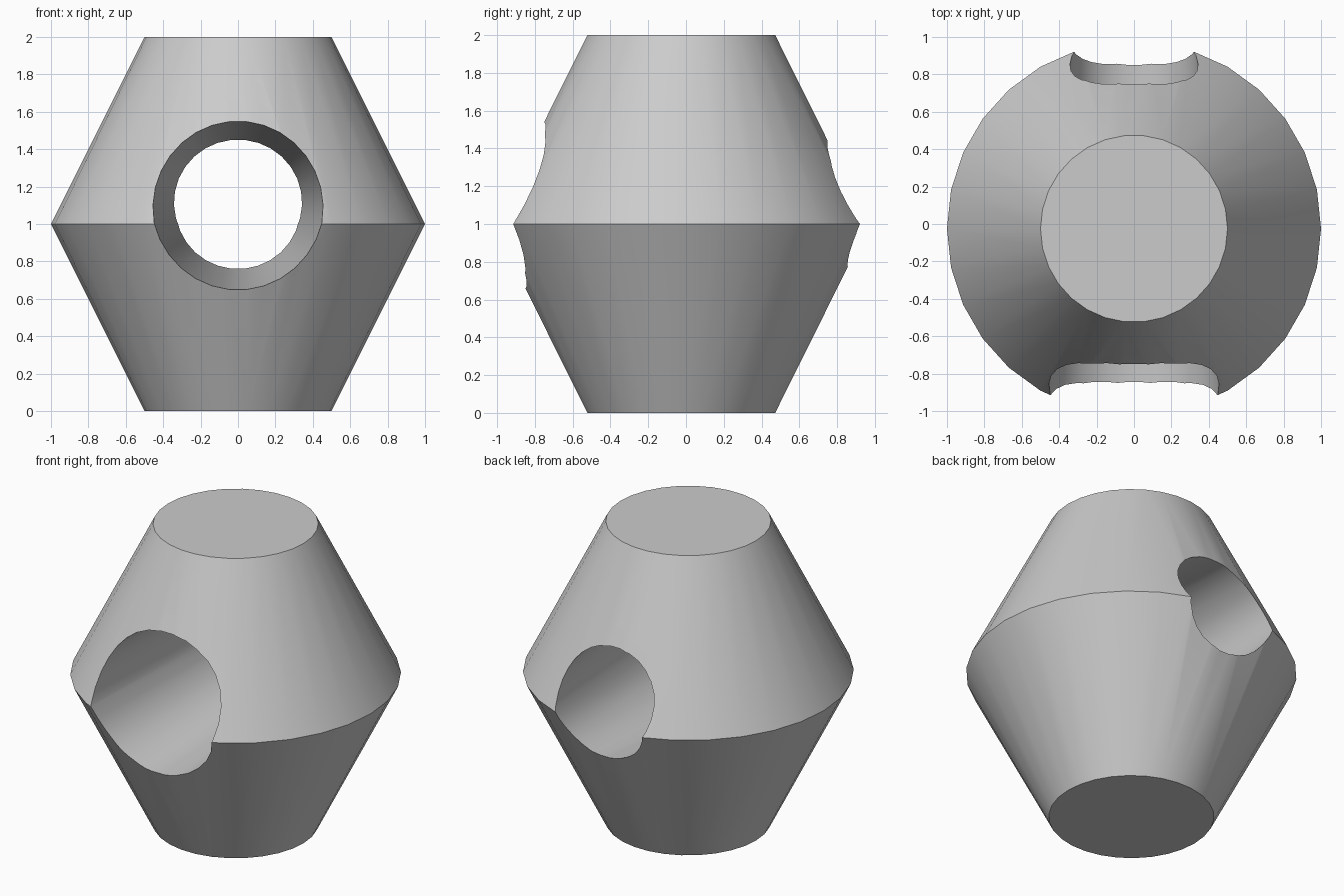
import bpy
import bmesh
from math import cos, sin, tau, radians
from mathutils import Matrix

SIDES = 30
CENTRE_Y = -0.025

if "Cube" in bpy.data.objects:
    bpy.data.objects.remove(bpy.data.objects["Cube"])

grey = bpy.data.materials.new("light grey")
grey.use_nodes = True
grey.diffuse_color = (0.6, 0.6, 0.6, 1)
shader = next(n for n in grey.node_tree.nodes if n.type == "BSDF_PRINCIPLED")
shader.inputs["Base Color"].default_value = grey.diffuse_color


def turned(name, profile, matrix):
    """Closed round solid from (radius, height) pairs, turned about its axis."""
    bm = bmesh.new()
    rings = [[bm.verts.new((r * cos(tau * i / SIDES), r * sin(tau * i / SIDES), h))
              for i in range(SIDES)] for r, h in profile]
    for low, high in zip(rings, rings[1:]):
        for i in range(SIDES):
            j = (i + 1) % SIDES
            bm.faces.new((low[i], low[j], high[j], high[i]))
    bm.faces.new(rings[0][::-1])
    bm.faces.new(rings[-1])
    bm.transform(matrix)
    bmesh.ops.recalc_face_normals(bm, faces=bm.faces)
    mesh = bpy.data.meshes.new(name)
    bm.to_mesh(mesh)
    bm.free()
    mesh.materials.append(grey)
    obj = bpy.data.objects.new(name, mesh)
    bpy.context.collection.objects.link(obj)
    return obj


# Double-cone body with flat ends
body = turned("double_cone_body", [(0.5, 0), (1, 1), (0.5, 2)],
              Matrix.Translation((0, CENTRE_Y, 0)))

# Tapered hole from front to back, wider at the front
cutter = turned("hole_cutter", [(0.3, -1.5), (0.497, 1.5)],
                Matrix.Translation((0, 0, 1.102)) @ Matrix.Rotation(radians(90), 4, "X"))
cut = body.modifiers.new("hole", "BOOLEAN")
cut.operation = "DIFFERENCE"
cut.solver = "EXACT"
cut.object = cutter

bpy.ops.object.select_all(action="DESELECT")
body.select_set(True)
bpy.context.view_layer.objects.active = body
bpy.ops.object.modifier_apply(modifier=cut.name)
bpy.data.objects.remove(cutter)

# Smooth sides, sharp rims
bpy.ops.object.shade_smooth_by_angle(angle=radians(30))
